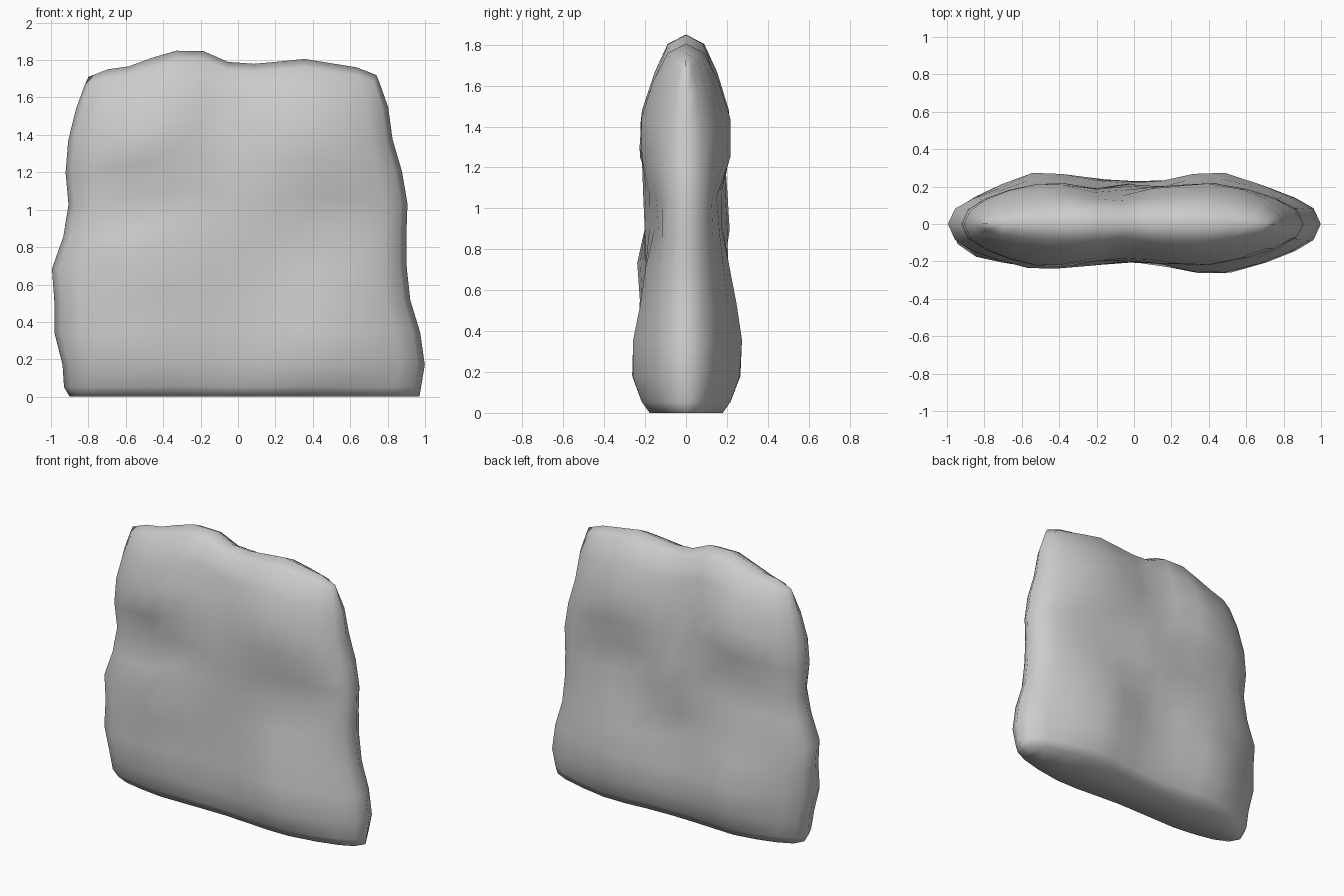
import bpy, bmesh, math

if "Cube" in bpy.data.objects:
    bpy.data.objects.remove(bpy.data.objects["Cube"])

# Outline: (z, x) down each side and (x, z) along the top
LEFT = [(0, -.90), (.05, -.93), (.2, -.94), (.37, -.99), (.55, -.98), (.73, -1), (.92, -.90),
        (1.09, -.91), (1.27, -.93), (1.45, -.89), (1.6, -.85), (1.71, -.80)]
RIGHT = [(0, .97), (.18, 1), (.37, .97), (.55, .91), (.73, .90), (.92, .90), (1.1, .91),
         (1.35, .83), (1.57, .80), (1.72, .74)]
TOP = [(-.8, 1.71), (-.67, 1.76), (-.53, 1.77), (-.39, 1.85), (-.19, 1.85), (-.03, 1.78),
       (.15, 1.78), (.33, 1.81), (.64, 1.76), (.74, 1.72)]
# Share of full thickness by distance from the rim
TAPER = [(0, 0), (.04, .45), (.1, .65), (.25, .87), (.42, 1)]

# Swells and hollows: x, z, radius x, radius z, height
FRONT = [(-.5, 1.38, .3, .25, .05), (.4, 1.42, .3, .25, .04), (-.45, .7, .35, .2, .05),
         (.42, .25, .35, .3, .08), (-.5, .25, .4, .22, .05), (.1, 1.05, .18, .25, .02),
         (-.55, 1.04, .3, .1, -.06), (.6, .95, .3, .12, -.06), (-.08, 1.5, .12, .25, -.05),
         (.08, .3, .1, .25, -.03), (-.9, .25, .15, .25, .05)]
BACK = [(-.5, 1.4, .3, .25, .04), (.45, 1.4, .3, .25, .04), (-.48, .3, .3, .3, .09),
        (.42, .3, .3, .35, .09), (0, .95, .15, .15, .03), (-.5, 1.03, .25, .1, -.06),
        (.45, 1.0, .25, .1, -.06), (-.02, .62, .15, .12, -.05), (-.12, 1.5, .12, .25, -.05),
        (-.08, .2, .15, .17, .03)]


def sample(pts, v):
    if v <= pts[0][0]:
        return pts[0][1]
    for (a, p), (b, q) in zip(pts, pts[1:]):
        if v <= b:
            return p + (q - p) * (v - a) / (b - a)
    return pts[-1][1]


def depth(x, z, side_edge, top_edge, bumps):
    d = .19 + sum(h * math.exp(-((x - cx) / rx) ** 2 - ((z - cz) / rz) ** 2)
                  for cx, cz, rx, rz, h in bumps)
    return d * sample(TAPER, side_edge) * sample(TAPER, top_edge)


S = [-1, -.96, -.86, -.72, -.55, -.39, -.2, -.03, .15, .33, .5, .7, .86, .96, 1]
T = [0, .03, .1, .2, .3, .4, .5, .6, .7, .8, .9, .975, 1]

# Front and back skins share a rim on the sides and top
bm = bmesh.new()
sheets = []
for side, bumps in ((-1, FRONT), (1, BACK)):
    rows = []
    for t in T:
        row = []
        for s in S:
            l, r = sample(LEFT, t * 1.71), sample(RIGHT, t * 1.72)
            x = l + (r - l) * (s + 1) / 2
            z = t * sample(TOP, x)
            # the slab narrows slightly at the foot
            foot = .78 + .22 * math.sqrt(min(z / .17, 1))
            y = foot * depth(x, z, min(x - l, r - x), (1 - t) * 1.78, bumps)
            row.append(bm.verts.new((x, side * y, z)))
        rows.append(row)
    sheets.append(rows)
    for j in range(len(T) - 1):
        for i in range(len(S) - 1):
            q = [rows[j][i], rows[j][i + 1], rows[j + 1][i + 1], rows[j + 1][i]]
            bm.faces.new(q if side < 0 else q[::-1])

# Flat underside
f, b = sheets[0][0], sheets[1][0]
for i in range(len(S) - 1):
    bm.faces.new((f[i], b[i], b[i + 1], f[i + 1]))
bmesh.ops.remove_doubles(bm, verts=bm.verts, dist=.0005)
bmesh.ops.recalc_face_normals(bm, faces=bm.faces)
for face in bm.faces:
    face.smooth = True
me = bpy.data.meshes.new("stone_slab")
bm.to_mesh(me)
bm.free()
bpy.context.collection.objects.link(bpy.data.objects.new("stone_slab", me))
